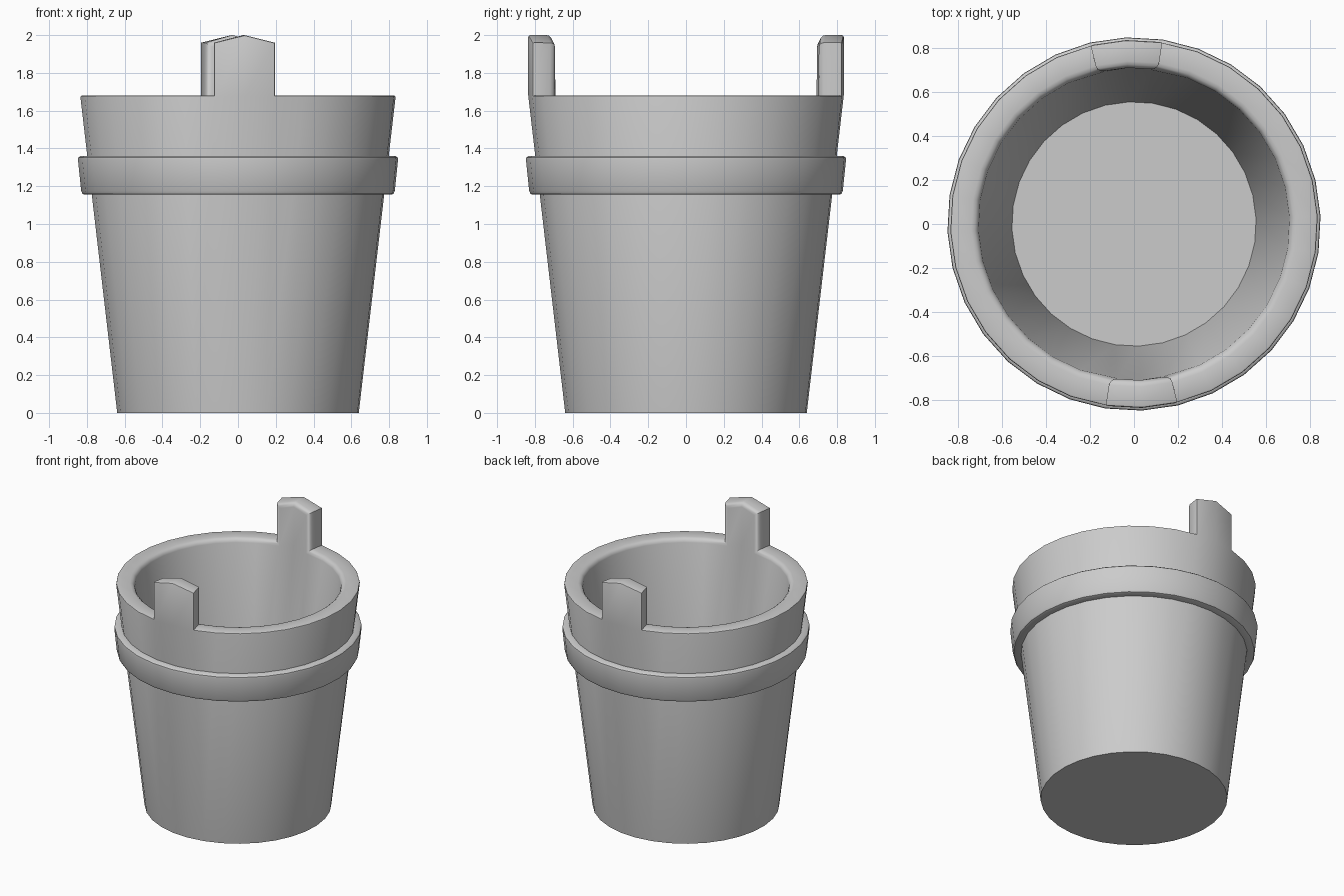
import bpy, bmesh, math

SEGMENTS = 32
TURN = math.radians(2.4) - math.pi / 2      # places a corner just right of the front centre
RIM_Z, RIM_OUT, RIM_IN = 1.68, 0.836, 0.71

if "Cube" in bpy.data.objects:
    bpy.data.objects.remove(bpy.data.objects["Cube"])

# Single plain grey
grey = bpy.data.materials.new("grey")
grey.use_nodes = True
grey.diffuse_color = (0.6, 0.6, 0.6, 1)
grey.node_tree.nodes["Principled BSDF"].inputs["Base Color"].default_value = (0.6, 0.6, 0.6, 1)


def lathe(bm, profile, closed):
    """Sweep (radius, z) points round the z axis; cap the ends if not closed."""
    rings = []
    for r, z in profile:
        angles = [TURN + 2 * math.pi * i / SEGMENTS for i in range(SEGMENTS)]
        rings.append([bm.verts.new((r * math.cos(a), r * math.sin(a), z)) for a in angles])
    pairs = list(zip(rings, rings[1:]))
    if closed:
        pairs.append((rings[-1], rings[0]))
    strips = []
    for low, high in pairs:
        strips.append([bm.faces.new((low[i], low[(i + 1) % SEGMENTS],
                                     high[(i + 1) % SEGMENTS], high[i]))
                       for i in range(SEGMENTS)])
    if not closed:
        bm.faces.new(rings[0][::-1])
        bm.faces.new(rings[-1])
    return strips


def finish(bm, name):
    bmesh.ops.recalc_face_normals(bm, faces=bm.faces)
    mesh = bpy.data.meshes.new(name)
    bm.to_mesh(mesh)
    bm.free()
    obj = bpy.data.objects.new(name, mesh)
    bpy.context.collection.objects.link(obj)
    mesh.materials.append(grey)
    bpy.ops.object.select_all(action='DESELECT')
    obj.select_set(True)
    bpy.context.view_layer.objects.active = obj
    bpy.ops.object.shade_smooth_by_angle(angle=math.radians(40))


def radius(v):
    return math.hypot(v.co.x, v.co.y)


def round_rim(bm, inside, offset, segments):
    """Bevel the sharp loop that follows the rim and the lugs, inside or outside."""
    bm.normal_update()
    middle = (RIM_IN + RIM_OUT) / 2
    edges = [e for e in bm.edges
             if all(v.co.z > RIM_Z - 0.01 and (radius(v) < middle) == inside for v in e.verts)
             and e.calc_face_angle(0) > 0.5]
    bmesh.ops.bevel(bm, geom=edges, offset=offset, segments=segments,
                    profile=0.5, affect='EDGES', clamp_overlap=True)


# Bucket wall and floor
bm = bmesh.new()
strips = lathe(bm, [(0.64, 0), (RIM_OUT, RIM_Z), (RIM_IN, RIM_Z), (0.555, 0.27)], False)
rim = strips[1]

# Two peaked lugs raised from opposite rim segments
for start in (-1, SEGMENTS // 2 - 1):
    lug = [rim[start], rim[start + 1]]
    result = bmesh.ops.extrude_face_region(bm, geom=lug)
    bmesh.ops.delete(bm, geom=lug, context='FACES_ONLY')
    top = [g for g in result["geom"] if isinstance(g, bmesh.types.BMVert)]
    for v in top:
        v.co.z = 2.0 if len([f for f in v.link_faces if f in result["geom"]]) == 2 else 1.96
bmesh.ops.recalc_face_normals(bm, faces=bm.faces)
round_rim(bm, True, 0.03, 3)
round_rim(bm, False, 0.01, 2)
finish(bm, "bucket_body")

# Raised band round the wall
bm = bmesh.new()
lathe(bm, [(0.76, 1.155), (0.812, 1.155), (0.824, 1.16), (0.831, 1.175),
           (0.848, 1.34), (0.846, 1.352), (0.836, 1.36), (0.78, 1.36)], True)
finish(bm, "raised_band")
